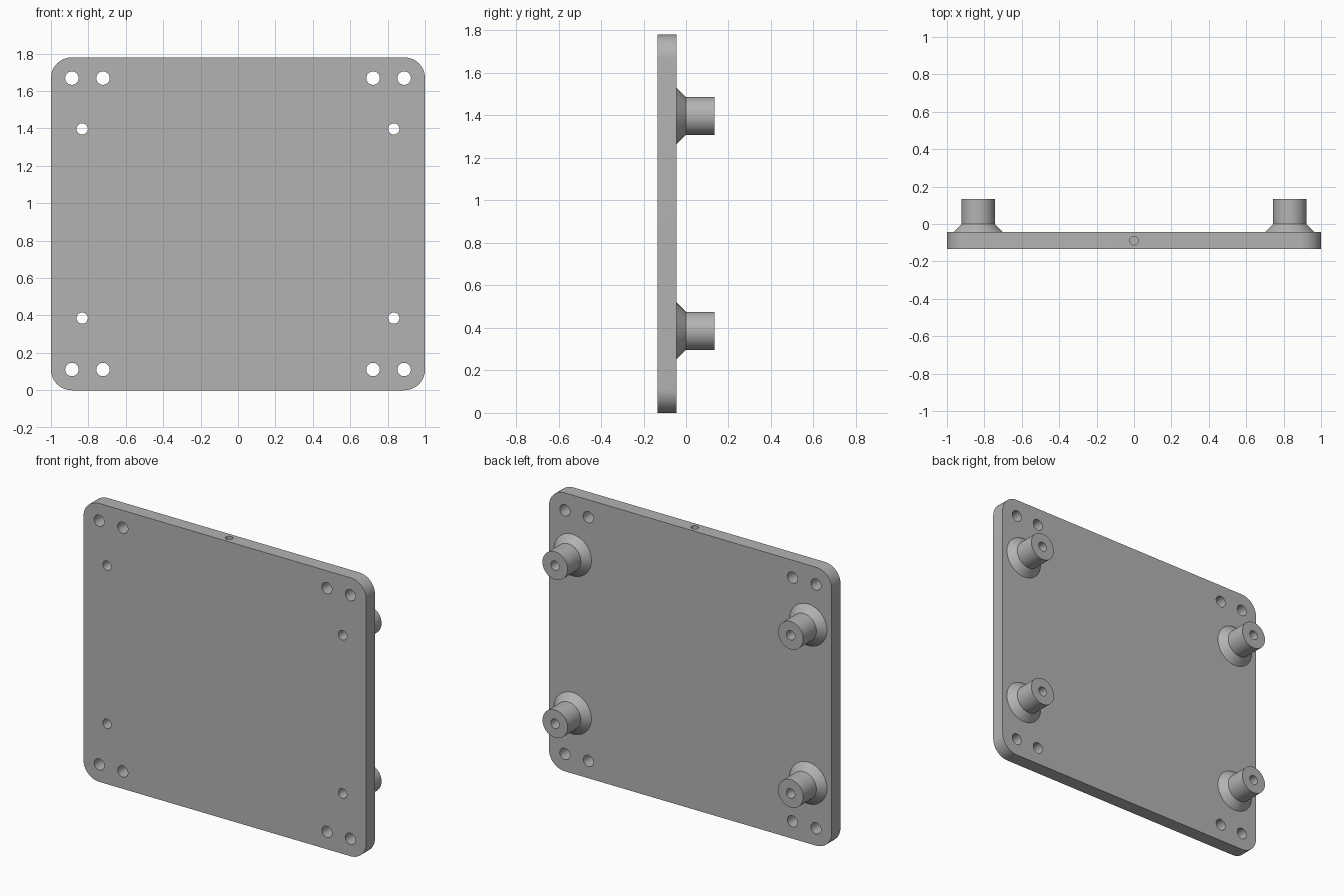
import bpy, bmesh, math
from mathutils import Matrix, Vector

if "Cube" in bpy.data.objects:
    bpy.data.objects.remove(bpy.data.objects["Cube"])

HEIGHT = 1.78
FRONT, BACK, TIP = -0.133, -0.044, 0.133
MID_Y = (FRONT + BACK) / 2
POST_X, POST_Z, POST_BORE = 0.833, (0.386, 1.397), 0.03
SCREW_X, SCREW_Z, SCREW_R = (0.722, 0.888), (0.111, 1.669), 0.036

grey = bpy.data.materials.new("plain grey")
grey.use_nodes = True
colour = (0.45, 0.45, 0.45, 1)
grey.diffuse_color = colour
grey.node_tree.nodes["Principled BSDF"].inputs["Base Color"].default_value = colour


def make_object(name, bm):
    bmesh.ops.recalc_face_normals(bm, faces=bm.faces)
    mesh = bpy.data.meshes.new(name)
    bm.to_mesh(mesh)
    bm.free()
    mesh.materials.append(grey)
    obj = bpy.data.objects.new(name, mesh)
    bpy.context.collection.objects.link(obj)
    return obj


def activate(obj):
    bpy.ops.object.select_all(action="DESELECT")
    obj.select_set(True)
    bpy.context.view_layer.objects.active = obj


def drill(bm, centre, radius, depth, axis):
    turn = Matrix.Rotation(math.pi / 2, 4, "X") if axis == "Y" else Matrix()
    bmesh.ops.create_cone(bm, cap_ends=True, segments=32, radius1=radius, radius2=radius,
                          depth=depth, matrix=Matrix.Translation(centre) @ turn)


# Plate with rounded corners
bm = bmesh.new()
bmesh.ops.create_cube(bm, size=1, matrix=Matrix.Translation((0, MID_Y, HEIGHT / 2))
                      @ Matrix.Diagonal((2, BACK - FRONT, HEIGHT, 1)))
corners = [e for e in bm.edges if abs(e.verts[0].co.y - e.verts[1].co.y) > 0.01]
bmesh.ops.bevel(bm, geom=corners, offset=0.111, segments=12, profile=0.5, affect="EDGES")
plate = make_object("plate", bm)

# Screw holes, post bores and the blind hole in the top edge
bm = bmesh.new()
for side in (-1, 1):
    for z in SCREW_Z:
        for x in SCREW_X:
            drill(bm, (side * x, MID_Y, z), SCREW_R, 0.3, "Y")
    for z in POST_Z:
        drill(bm, (side * POST_X, MID_Y, z), POST_BORE, 0.3, "Y")
drill(bm, (0, MID_Y, HEIGHT), 0.023, 0.4, "Z")
cutter = make_object("hole_cutter", bm)
cutter.hide_render = True

cut = plate.modifiers.new("holes", "BOOLEAN")
cut.operation = "DIFFERENCE"
cut.solver = "EXACT"
cut.object = cutter
activate(plate)
bpy.ops.object.modifier_apply(modifier=cut.name)
bpy.data.objects.remove(cutter)
bpy.ops.object.shade_smooth_by_angle(angle=math.radians(30))


# Hollow post with a flared foot, turned about its own axis
def standoff(name, x, z):
    bm = bmesh.new()
    profile = [(POST_BORE, BACK), (0.133, BACK), (0.089, 0), (0.089, TIP), (POST_BORE, TIP)]
    verts = [bm.verts.new((r, y, 0)) for r, y in profile]
    edges = [bm.edges.new((verts[i - 1], verts[i])) for i in range(len(verts))]
    bmesh.ops.spin(bm, geom=verts + edges, cent=(0, 0, 0), axis=(0, 1, 0),
                   angle=math.tau, steps=48, use_merge=True)
    bmesh.ops.remove_doubles(bm, verts=bm.verts, dist=0.0005)
    bmesh.ops.translate(bm, verts=bm.verts, vec=Vector((x, 0, z)))
    activate(make_object(name, bm))
    bpy.ops.object.shade_smooth_by_angle(angle=math.radians(30))


for level, z in zip(("lower", "upper"), POST_Z):
    for side, x in (("left", POST_X), ("right", -POST_X)):
        standoff(f"{level}_{side}_standoff", x, z)
